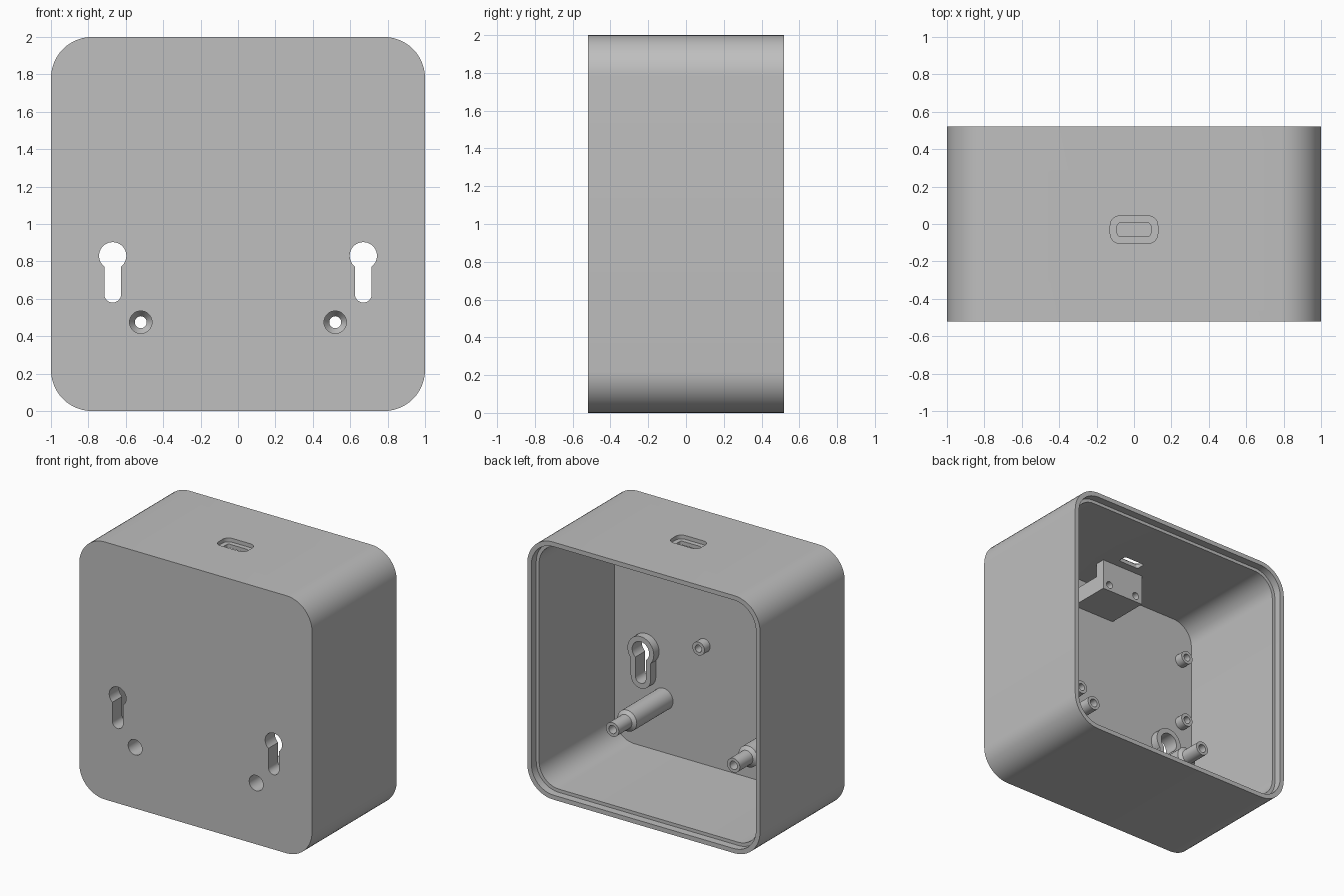
import bpy, bmesh
from math import sin, cos, asin, pi, radians

cube = bpy.data.objects.get("Cube")
if cube:
    bpy.data.objects.remove(cube, do_unlink=True)

grey = bpy.data.materials.new("matte_grey")
grey.use_nodes = True
COLOUR = (0.52, 0.52, 0.52, 1)
grey.diffuse_color = COLOUR
grey.node_tree.nodes["Principled BSDF"].inputs["Base Color"].default_value = COLOUR

FRONT, BACK, FLOOR = -0.52, 0.52, -0.465
WALL, LIP = 0.06, 0.035


def make_object(name, bm):
    bmesh.ops.recalc_face_normals(bm, faces=bm.faces)
    mesh = bpy.data.meshes.new(name)
    bm.to_mesh(mesh)
    bm.free()
    mesh.materials.append(grey)
    obj = bpy.data.objects.new(name, mesh)
    bpy.context.collection.objects.link(obj)
    return obj


def arc(cx, cy, r, start, end, steps):
    return [(cx + r * cos(start + (end - start) * i / steps),
             cy + r * sin(start + (end - start) * i / steps)) for i in range(steps + 1)]


def rounded_rect(cx, cy, hx, hy, r, steps=12):
    corners = [(1, 1), (-1, 1), (-1, -1), (1, -1)]
    pts = []
    for k, (sx, sy) in enumerate(corners):
        pts += arc(cx + sx * (hx - r), cy + sy * (hy - r), r, k * pi / 2, (k + 1) * pi / 2, steps)
    return pts


def keyhole(cx, grow):
    # round entry above a narrower slot
    big, small = 0.073 + grow, 0.045 + grow
    a = asin(small / big)
    return (arc(cx, 0.83, big, a - pi / 2, 1.5 * pi - a, 32)
            + arc(cx, 0.625, small, pi, 2 * pi, 16))


def prism(name, outline, lo, hi, axis="Y"):
    place = {"X": lambda u, v, w: (w, u, v),
             "Y": lambda u, v, w: (u, w, v),
             "Z": lambda u, v, w: (u, v, w)}[axis]
    bm = bmesh.new()
    rings = [[bm.verts.new(place(u, v, w)) for u, v in outline] for w in (lo, hi)]
    n = len(outline)
    for ring in rings:
        bm.faces.new(ring)
    for i in range(n):
        j = (i + 1) % n
        bm.faces.new((rings[0][i], rings[0][j], rings[1][j], rings[1][i]))
    return make_object(name, bm)


def tube(name, x, z, profile, steps=32):
    # closed (radius, y) loop turned about an axis along y
    bm = bmesh.new()
    rings = [[bm.verts.new((x + r * cos(2 * pi * k / steps), y, z + r * sin(2 * pi * k / steps)))
              for r, y in profile] for k in range(steps)]
    n = len(profile)
    for k in range(steps):
        a, b = rings[k], rings[(k + 1) % steps]
        for i in range(n):
            j = (i + 1) % n
            bm.faces.new((a[i], a[j], b[j], b[i]))
    return make_object(name, bm)


def cut(target, cutter):
    mod = target.modifiers.new("cut", "BOOLEAN")
    mod.operation = "DIFFERENCE"
    mod.solver = "EXACT"
    mod.object = cutter
    cutter.hide_render = True
    with bpy.context.temp_override(object=target, active_object=target):
        bpy.ops.object.modifier_apply(modifier=mod.name)
    bpy.data.objects.remove(cutter, do_unlink=True)


def circle(cx, cz, r):
    return arc(cx, cz, r, 0, 2 * pi, 32)[:-1]


parts = []

# Housing: rounded box, open at the back, with a stepped lip
housing = prism("housing", rounded_rect(0, 1, 1, 1, 0.22), FRONT, BACK)
parts.append(housing)
cut(housing, prism("cavity", rounded_rect(0, 1, 1 - WALL, 1 - WALL, 0.17), FLOOR, BACK + 0.1))
cut(housing, prism("lip_step", rounded_rect(0, 1, 1 - LIP, 1 - LIP, 0.19), BACK - 0.06, BACK + 0.1))

# Cable port: shallow recess around a slot in the top wall
cut(housing, prism("port_recess", rounded_rect(0, -0.03, 0.127, 0.073, 0.05), 1.97, 2.1, "Z"))
cut(housing, prism("port_slot", rounded_rect(0, -0.03, 0.09, 0.036, 0.018), 1.85, 2.1, "Z"))

for side, x in (("left", 1), ("right", -1)):
    # Hanging keyholes with a raised border inside
    border = prism(side + "_keyhole_border", keyhole(x * 0.67, 0.04), FLOOR - 0.01, -0.40)
    for target in (housing, border):
        cut(target, prism("keyhole_cutter", keyhole(x * 0.67, 0), FRONT - 0.1, FLOOR + 0.2))
    parts.append(border)

    # Stepped screw posts, hollow with a sunk seat for the screw head
    cut(housing, prism("screw_cutter", circle(x * 0.52, 0.475, 0.06), FRONT - 0.1, FLOOR + 0.05))
    parts.append(tube(side + "_screw_post", x * 0.52, 0.475,
                      [(0.083, FLOOR), (0.083, -0.02), (0.055, 0.0), (0.055, 0.16),
                       (0.032, 0.16), (0.032, -0.07), (0.06, -0.11), (0.06, FLOOR)]))

# Small board standoffs on the floor
for i, (x, z) in enumerate([(-0.84, 1.61), (-0.84, 1.08), (0.17, 0.985)]):
    parts.append(tube("standoff_%d" % (i + 1), x, z,
                      [(0.052, FLOOR), (0.052, -0.395), (0.028, -0.395), (0.028, FLOOR)], 24))

# Port bracket: shelf and upright plate with two screw holes
bracket = prism("port_bracket",
                [(FLOOR, 1.70), (-0.13, 1.70), (-0.13, 1.945), (-0.21, 1.945),
                 (-0.21, 1.83), (FLOOR, 1.83)], -0.185, 0.185, "X")
for x in (-0.125, 0.125):
    cut(bracket, prism("bracket_hole", circle(x, 1.75, 0.028), -0.28, 0))
parts.append(bracket)

# Smooth the curves, keep the edges crisp
bpy.ops.object.select_all(action="DESELECT")
for obj in parts:
    obj.select_set(True)
bpy.context.view_layer.objects.active = housing
bpy.ops.object.shade_smooth_by_angle(angle=radians(30))
